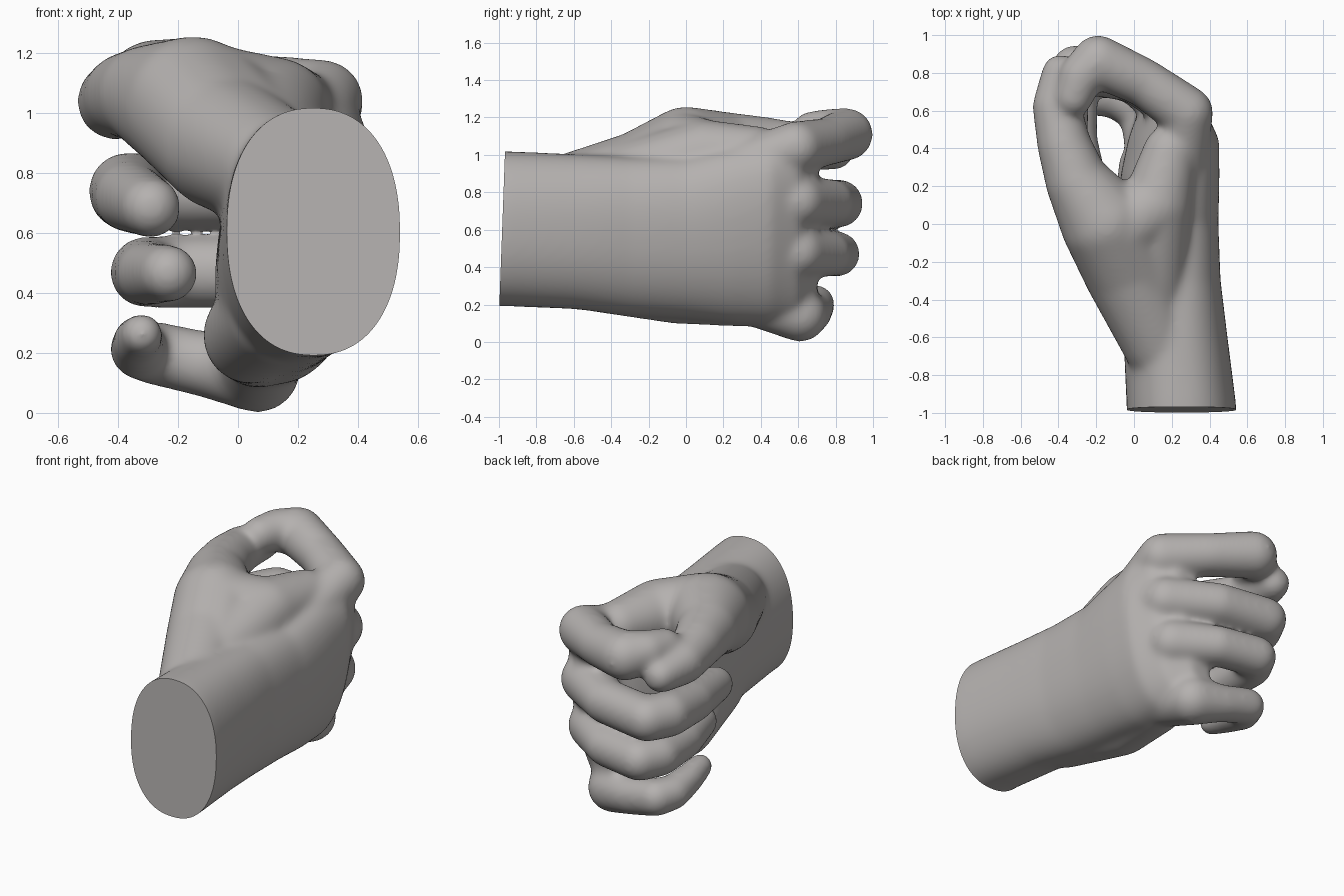
import bpy, bmesh, math
from mathutils import Vector, Matrix

if "Cube" in bpy.data.objects:
    bpy.data.objects.remove(bpy.data.objects["Cube"], do_unlink=True)

skin = bpy.data.materials.new("warm grey")
skin.use_nodes = True
grey = (0.46, 0.44, 0.43, 1)
skin.diffuse_color = grey
skin.node_tree.nodes["Principled BSDF"].inputs["Base Color"].default_value = grey

bm = bmesh.new()


def limb(points, step=0.03):
    """Round-ended tapering tube along (x, y, z, radius) points."""
    for a, b in zip(points, points[1:]):
        pa, pb = Vector(a[:3]), Vector(b[:3])
        n = max(1, math.ceil((pb - pa).length / step))
        for i in range(n + 1):
            t = i / n
            r = a[3] + (b[3] - a[3]) * t
            bmesh.ops.create_icosphere(bm, subdivisions=3, radius=r,
                                       matrix=Matrix.Translation(pa.lerp(pb, t)))


def loft(sections, sides=40, power=0.88):
    """Skin of rounded sections: y, x centre, half width, z centre, half height, lean."""
    rings = []
    for y, cx, hw, cz, hz, lean in sections:
        ring = []
        for i in range(sides):
            a = math.tau * i / sides
            c, s = math.cos(a), math.sin(a)
            dx = math.copysign(abs(c) ** power, c) * hw
            dz = math.copysign(abs(s) ** power, s) * hz
            ring.append(bm.verts.new((cx + dx + lean * dz, y, cz + dz)))
        rings.append(ring)
    for p, q in zip(rings, rings[1:]):
        for i in range(sides):
            j = (i + 1) % sides
            bm.faces.new((p[i], p[j], q[j], q[i]))
    bm.faces.new(rings[0][::-1])
    bm.faces.new(rings[-1])


# Forearm and palm
loft([
    (-1.15, 0.26, 0.29, 0.605, 0.415, 0),
    (-0.95, 0.25, 0.29, 0.605, 0.415, 0),
    (-0.60, 0.22, 0.275, 0.59, 0.415, 0.03),
    (-0.30, 0.195, 0.26, 0.565, 0.425, 0.08),
    (0.00, 0.185, 0.255, 0.555, 0.435, 0.11),
    (0.25, 0.19, 0.25, 0.57, 0.475, 0.14),
    (0.45, 0.21, 0.22, 0.58, 0.485, 0.17),
    (0.60, 0.20, 0.15, 0.59, 0.47, 0.18),
    (0.70, 0.12, 0.10, 0.60, 0.43, 0.18),
])

# Heel of the hand on the little-finger side
limb([(0.14, -0.45, 0.335, 0.18), (0.045, -0.05, 0.26, 0.165), (0.07, 0.30, 0.235, 0.155)])

# Thumb with its fleshy base
limb([(0.13, -0.62, 0.81, 0.20), (-0.04, -0.25, 0.90, 0.23), (-0.15, 0.00, 1.02, 0.24),
      (-0.30, 0.22, 1.06, 0.17), (-0.37, 0.42, 1.06, 0.145),
      (-0.41, 0.62, 1.04, 0.13), (-0.39, 0.80, 1.02, 0.10)])
# Web between thumb and index finger
limb([(0.08, -0.35, 0.86, 0.20), (-0.08, -0.03, 1.03, 0.20),
      (0.12, 0.10, 1.00, 0.19), (0.19, 0.38, 1.01, 0.145)])
limb([(0.08, -0.35, 0.86, 0.20), (0.12, 0.10, 1.00, 0.19)])

# Index finger
limb([(0.24, 0.25, 0.92, 0.14), (0.28, 0.59, 1.04, 0.142), (0.05, 0.75, 1.07, 0.13),
      (-0.19, 0.86, 1.11, 0.142), (-0.28, 0.78, 1.13, 0.12), (-0.32, 0.67, 1.13, 0.105)])
# Middle finger
limb([(0.25, 0.30, 0.74, 0.15), (0.26, 0.60, 0.75, 0.142), (0.00, 0.77, 0.745, 0.128),
      (-0.31, 0.82, 0.74, 0.13), (-0.37, 0.70, 0.74, 0.132), (-0.36, 0.45, 0.72, 0.12),
      (-0.29, 0.13, 0.685, 0.103)])
# Ring finger
limb([(0.20, 0.30, 0.48, 0.14), (0.21, 0.60, 0.48, 0.142), (0.00, 0.76, 0.47, 0.122),
      (-0.25, 0.81, 0.47, 0.122), (-0.31, 0.70, 0.47, 0.12), (-0.30, 0.45, 0.465, 0.108),
      (-0.23, 0.19, 0.465, 0.098)])
# Little finger
limb([(0.10, 0.25, 0.25, 0.13), (0.065, 0.61, 0.143, 0.145), (-0.10, 0.67, 0.16, 0.112),
      (-0.28, 0.69, 0.20, 0.108), (-0.33, 0.60, 0.21, 0.10), (-0.335, 0.45, 0.24, 0.085),
      (-0.32, 0.32, 0.262, 0.072)])

bmesh.ops.recalc_face_normals(bm, faces=bm.faces)
rough_mesh = bpy.data.meshes.new("hand_rough")
bm.to_mesh(rough_mesh)
bm.free()
hand = bpy.data.objects.new("hand", rough_mesh)
bpy.context.collection.objects.link(hand)

# Fuse all the parts into one soft skin
fuse = hand.modifiers.new("fuse", "REMESH")
fuse.mode = "VOXEL"
fuse.voxel_size = 0.0125
soften = hand.modifiers.new("soften", "SMOOTH")
soften.factor = 0.5
soften.iterations = 50
graph = bpy.context.evaluated_depsgraph_get()
fused = bpy.data.meshes.new_from_object(hand.evaluated_get(graph))
hand.modifiers.clear()

# Cut the wrist off flat, slightly tilted
bm = bmesh.new()
bm.from_mesh(fused)
cut = bmesh.ops.bisect_plane(bm, geom=bm.verts[:] + bm.edges[:] + bm.faces[:],
                             plane_co=(0.25, -0.983, 0.6), plane_no=(0, -1, 0.037),
                             clear_outer=True)
rim = [e for e in cut["geom_cut"] if isinstance(e, bmesh.types.BMEdge)]
bmesh.ops.contextual_create(bm, geom=rim)
bm.to_mesh(fused)
bm.free()
hand.data = fused
fused.name = "hand"
fused.materials.clear()
fused.materials.append(skin)
bpy.data.meshes.remove(rough_mesh)

# Smooth shading with a crisp wrist rim
bpy.ops.object.select_all(action="DESELECT")
hand.select_set(True)
bpy.context.view_layer.objects.active = hand
bpy.ops.object.shade_smooth_by_angle(angle=math.radians(50))
